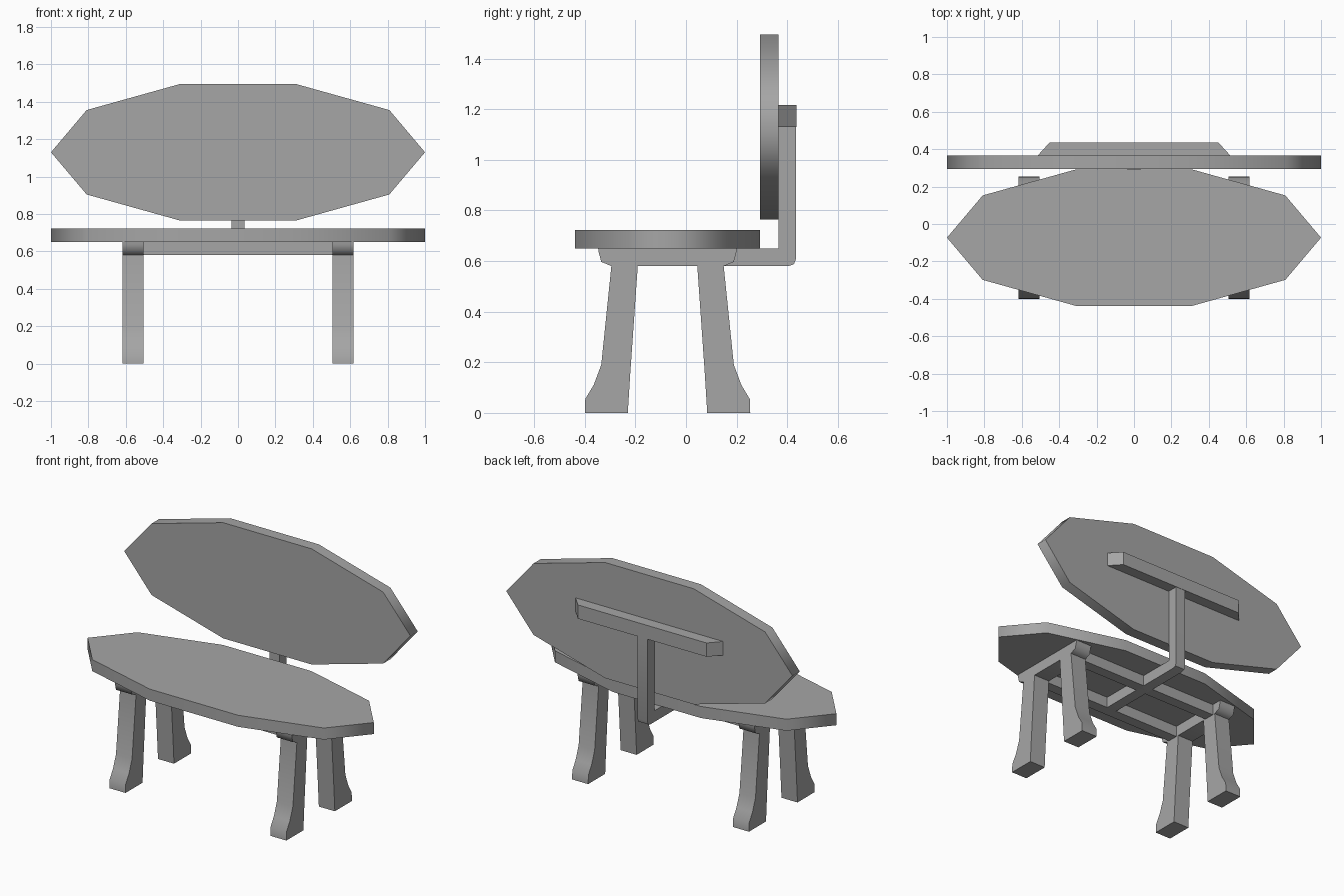
import bpy, bmesh, math
from mathutils import Vector

cube = bpy.data.objects.get("Cube")
if cube:
    bpy.data.objects.remove(cube, do_unlink=True)

grey = bpy.data.materials.new("plain grey")
grey.use_nodes = True
colour = (0.38, 0.38, 0.38, 1)
grey.diffuse_color = colour
grey.node_tree.nodes["Principled BSDF"].inputs["Base Color"].default_value = colour

MID_Y = -0.073   # centre of the seat and legs, front to back
RAIL = 0.07      # thickness of frame bars
UNDER = 0.58     # underside of the frame
SEAT = 0.65      # underside of the seat


def extrude(name, outline, direction, angle=40):
    """Prism from a flat outline of 3D points, swept along a direction."""
    bm = bmesh.new()
    face = bm.faces.new([bm.verts.new(p) for p in outline])
    swept = bmesh.ops.extrude_face_region(bm, geom=[face])["geom"]
    bmesh.ops.translate(bm, vec=Vector(direction),
                        verts=[v for v in swept if isinstance(v, bmesh.types.BMVert)])
    bmesh.ops.recalc_face_normals(bm, faces=bm.faces)
    mesh = bpy.data.meshes.new(name)
    bm.to_mesh(mesh)
    bm.free()
    mesh.materials.append(grey)
    obj = bpy.data.objects.new(name, mesh)
    bpy.context.collection.objects.link(obj)
    bpy.ops.object.select_all(action="DESELECT")
    obj.select_set(True)
    bpy.context.view_layer.objects.active = obj
    bpy.ops.object.shade_smooth_by_angle(angle=math.radians(angle))
    return obj


def side_prism(name, profile, x, width, angle=40):
    """Part with a (y, z) side profile, centred on x."""
    return extrude(name, [(x - width / 2, y, z) for y, z in profile], (width, 0, 0), angle)


# Seat and backrest: stretched ten-sided plates
decagon = [(math.cos(math.tau * i / 10), 0.384 * math.sin(math.tau * i / 10)) for i in range(10)]
extrude("seat", [(x, MID_Y + v, SEAT) for x, v in decagon], (0, 0, 0.073), 85)
extrude("backrest", [(x, 0.293, 1.13 + v) for x, v in decagon], (0, 0.073, 0), 85)

# Legs and the side bars above them, profiles measured outward from MID_Y
leg = [(0.117, UNDER + 0.01), (0.147, 0.16), (0.157, 0), (0.327, 0), (0.325, 0.055),
       (0.292, 0.11), (0.262, 0.19), (0.222, UNDER), (0.222, UNDER + 0.01)]
bar_half = [(0.222, UNDER), (0.262, 0.597), (0.272, 0.635), (0.274, SEAT)]
bar = bar_half + [(-u, z) for u, z in reversed(bar_half)]
for side, x in (("left", 0.562), ("right", -0.562)):
    side_prism(side + "_side_bar", [(MID_Y + u, z) for u, z in bar], x, 0.112, 65)
    for end, s in (("front", -1), ("back", 1)):
        side_prism(f"{end}_{side}_leg", [(MID_Y + s * u, z) for u, z in leg], x, 0.112)

# Long rails under the seat
for end, s in (("front", -1), ("back", 1)):
    y = MID_Y + s * 0.17
    extrude(end + "_rail", [(-0.51, y - RAIL / 2, UNDER), (0.51, y - RAIL / 2, UNDER),
                            (0.51, y + RAIL / 2, UNDER), (-0.51, y + RAIL / 2, UNDER)],
            (0, 0, RAIL))

# Bent arm carrying the backrest
arm = [(-0.24, UNDER), (0.405, UNDER), (0.427, 0.588), (0.435, 0.61), (0.435, 1.14),
       (0.366, 1.14), (0.366, SEAT), (-0.24, SEAT)]
side_prism("back_arm", arm, 0, RAIL)

# Crossbar with slanted ends behind the backrest
extrude("back_crossbar", [(-0.515, 0.366, 1.13), (0.515, 0.366, 1.13),
                          (0.45, 0.437, 1.13), (-0.45, 0.437, 1.13)], (0, 0, 0.087))
